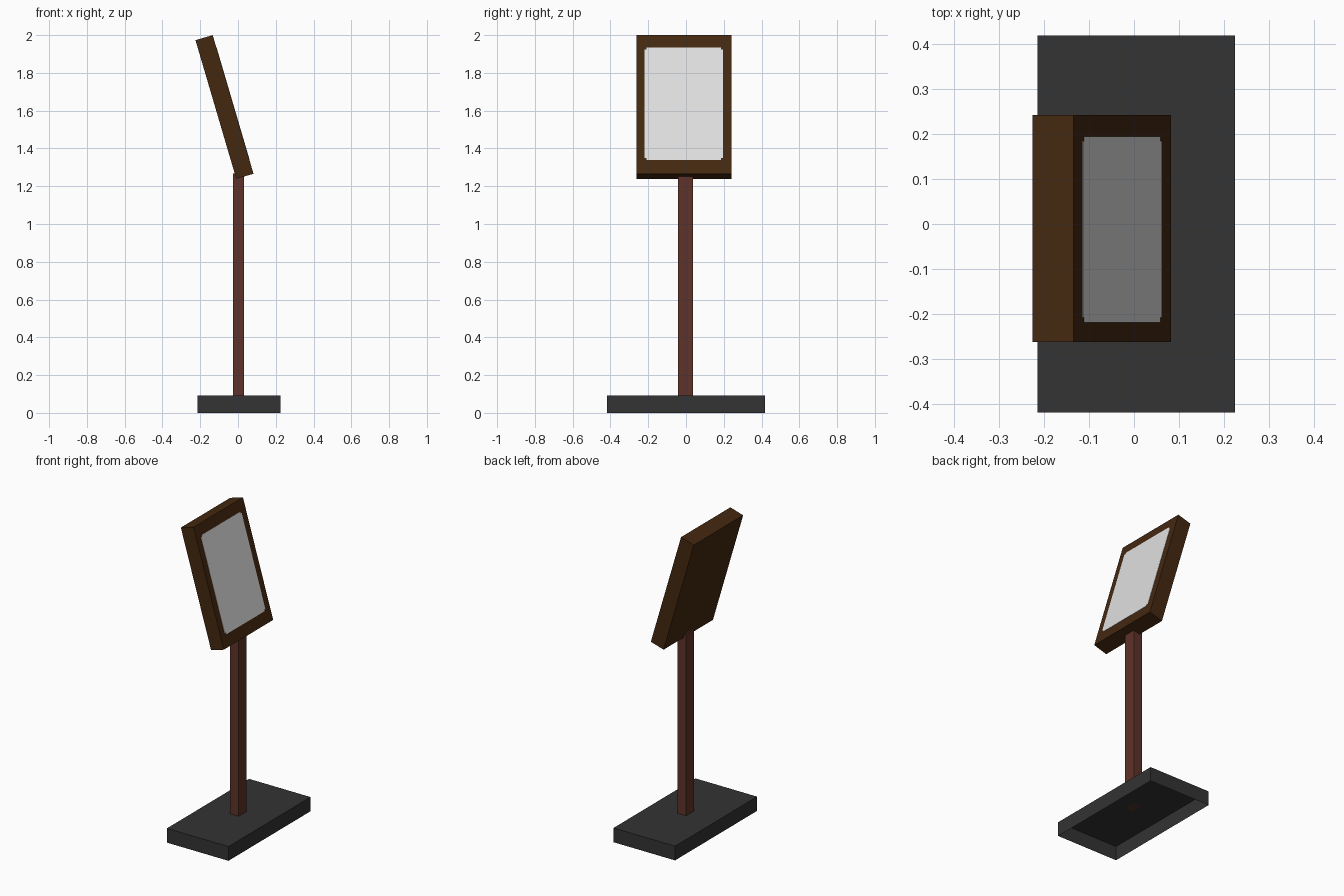
import bpy, bmesh
from math import atan2, hypot
from mathutils import Matrix, Vector

cube = bpy.data.objects.get("Cube")
if cube:
    bpy.data.objects.remove(cube, do_unlink=True)


def material(name, rgb):
    """Flat material from 0-255 display values."""
    col = [((c / 255 + 0.055) / 1.055) ** 2.4 for c in rgb] + [1]
    m = bpy.data.materials.new(name)
    m.use_nodes = True
    m.diffuse_color = col
    m.node_tree.nodes["Principled BSDF"].inputs["Base Color"].default_value = col
    return m


charcoal = material("charcoal", (51, 51, 51))
red_wood = material("red_wood", (94, 50, 41))
dark_wood = material("dark_wood", (68, 40, 16))
pale_grey = material("pale_grey", (224, 224, 224))


def finish(name, bm, mat, matrix=Matrix()):
    bmesh.ops.recalc_face_normals(bm, faces=bm.faces)
    me = bpy.data.meshes.new(name)
    bm.to_mesh(me)
    bm.free()
    me.materials.append(mat)
    ob = bpy.data.objects.new(name, me)
    ob.matrix_world = matrix
    bpy.context.collection.objects.link(ob)
    return ob


def box(lo, hi):
    lo, hi = Vector(lo), Vector(hi)
    bm = bmesh.new()
    bmesh.ops.create_cube(bm, size=1, matrix=Matrix.Translation((lo + hi) / 2)
                          @ Matrix.Diagonal((*(hi - lo), 1)))
    return bm


# Base: shallow box, open underneath
bm = box((-0.215, -0.419, 0), (0.225, 0.419, 0.092))
bmesh.ops.delete(bm, geom=[f for f in bm.faces if f.calc_center_median().z < 0.001],
                 context='FACES')
finish("base", bm, charcoal)

# Post
finish("post", box((-0.027, -0.042, 0.092), (0.033, 0.038, 1.267)), red_wood)

# Tilted panel: local origin at the lower front edge, local z up the slope
dx, dz = -0.216, 0.734
length = hypot(dx, dz)
tilt = Matrix.Translation((0.082, 0, 1.266)) @ Matrix.Rotation(atan2(dx, dz), 4, 'Y')
finish("panel", box((-0.095, -0.262, 0), (0, 0.242, length)), dark_wood, tilt)

# Display sheet with small notched corners, lying on the panel face
y0, y1, z0, z1, n = -0.219, 0.195, length - 0.689, length - 0.068, 0.011
outline = [(y0 + n, z0), (y1 - n, z0), (y1 - n, z0 + n), (y1, z0 + n),
           (y1, z1 - n), (y1 - n, z1 - n), (y1 - n, z1), (y0 + n, z1),
           (y0 + n, z1 - n), (y0, z1 - n), (y0, z0 + n), (y0 + n, z0 + n)]
bm = bmesh.new()
face = bm.faces.new([bm.verts.new((0, y, z)) for y, z in outline])
ext = bmesh.ops.extrude_face_region(bm, geom=[face])
bmesh.ops.translate(bm, vec=(0.0015, 0, 0),
                    verts=[v for v in ext["geom"] if isinstance(v, bmesh.types.BMVert)])
finish("display", bm, pale_grey, tilt)
